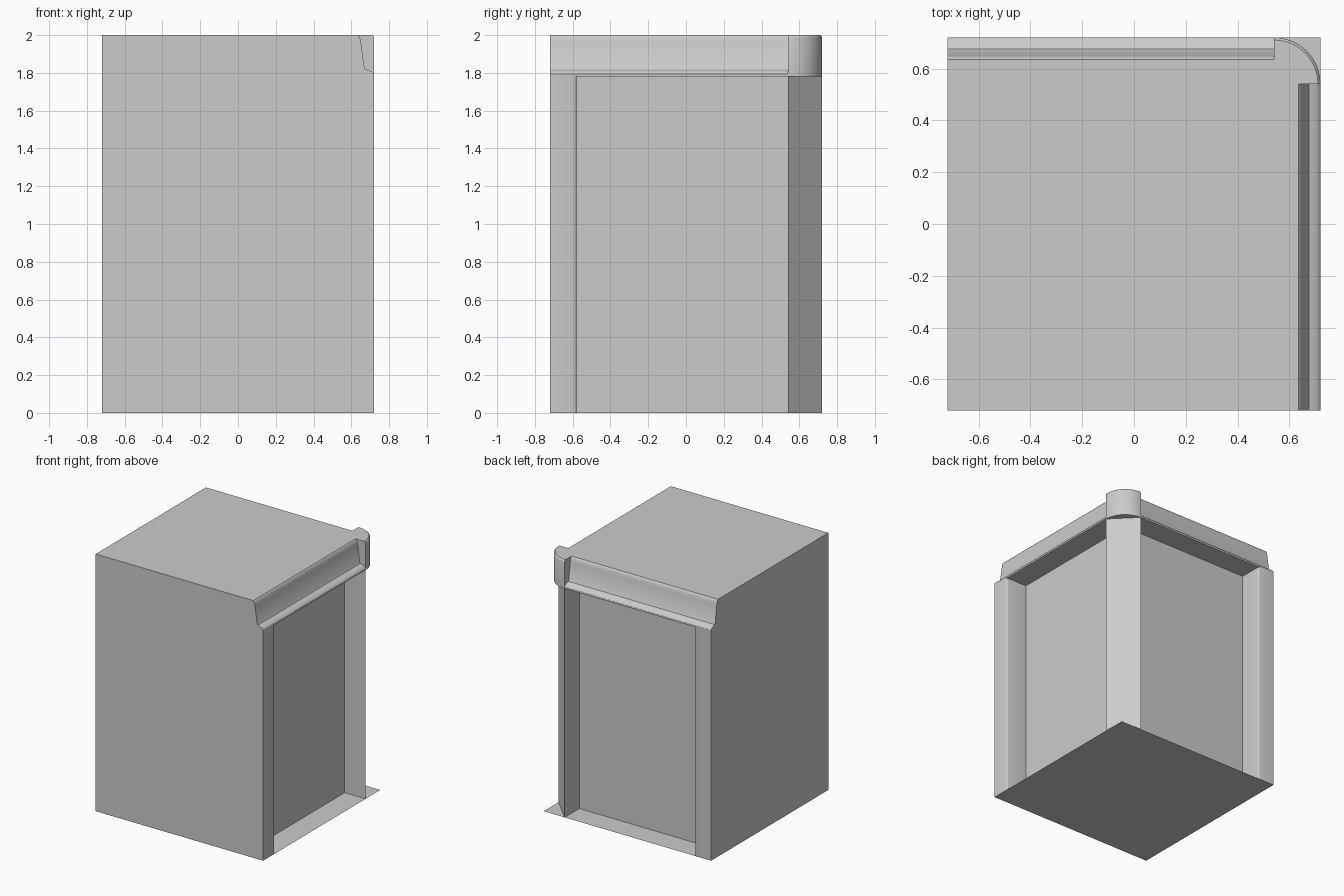
import bpy
from math import sin, cos, pi

if "Cube" in bpy.data.objects:
    bpy.data.objects.remove(bpy.data.objects["Cube"])

H, C, E, Z0, Z1 = 0.72, 0.54, -0.58, 1.78, 2.0   # half width, recess plane, jamb edge, cornice base, top
B = 0.012                                          # small edge rounding


def build(name, polys, smooth=True):
    """Make one object from a list of polygons given as coordinate lists."""
    verts, faces, index = [], [], {}
    for poly in polys:
        face = []
        for p in poly:
            key = tuple(round(c, 5) for c in p)
            if key not in index:
                index[key] = len(verts)
                verts.append(key)
            face.append(index[key])
        faces.append(face)
    mesh = bpy.data.meshes.new(name)
    mesh.from_pydata(verts, [], faces)
    obj = bpy.data.objects.new(name, mesh)
    bpy.context.collection.objects.link(obj)
    if smooth:
        bpy.ops.object.select_all(action='DESELECT')
        obj.select_set(True)
        bpy.context.view_layer.objects.active = obj
        bpy.ops.object.shade_smooth_by_angle(angle=pi / 6)
    return obj


def swap(polys):
    """Mirror polygons across the x = y diagonal, keeping normals outward."""
    return [[(y, x, z) for x, y, z in reversed(p)] for p in polys]


def band(ring_a, ring_b):
    """Quads between two rows of points."""
    return [[ring_a[i], ring_a[i + 1], ring_b[i + 1], ring_b[i]] for i in range(len(ring_a) - 1)]


# Walls: footprint with two recessed bays and a chamfered corner post
rounded = [(H - B + B * cos(a), E - B + B * sin(a)) for a in (0, pi / 6, pi / 3, pi / 2)]
half = [(H, -H)] + rounded + [(C, E), (C, C), (H, C)]
foot = [(-H, -H)] + half + [(y, x) for x, y in reversed(half)] + [(-H, -H)]
build("walls", band([(x, y, 0) for x, y in foot], [(x, y, Z0) for x, y in foot]))

# Floor plate reaching the full square corner
build("floor_plate", [[(-H, -H, 0), (-H, H, 0), (H, H, 0), (H, -H, 0)]], False)

# Cornice: sloped profile with a small ledge, flat end panel and soffit
profile = [(H, Z0), (H, 1.793), (0.715, 1.801), (0.703, 1.81), (0.675, 1.819), (0.67, 1.826),
           (0.651, 1.96), (0.647, 1.98), (0.642, 1.993), (0.635, Z1)]
cornice = band([(x, -H, z) for x, z in profile], [(x, C, z) for x, z in profile])
cornice = [p[::-1] for p in cornice]
cornice = [[(a, -H, z), (a, C, z), (b, C, w), (b, -H, w)]
           for (a, z), (b, w) in zip(profile, profile[1:])]
panel = [(-H, -H, Z0)] + [(x, -H, z) for x, z in profile] + [(-H, -H, Z1)]
soffit = [(C, E, Z0), (C, C, Z0), (H, C, Z0), (H, E, Z0)]
right = cornice + [panel, soffit]
build("right_cornice", right)
build("back_cornice", swap(right))

# Rounded corner cap over the post
N = 16
rings = [[(C + r * cos(i * pi / 2 / N), C + r * sin(i * pi / 2 / N), z) for i in range(N + 1)]
         for r, z in ((0.18, Z0), (0.18, 1.986), (0.177, 1.994), (0.17, Z1))]
cap = [rings[0][::-1]]
for lower, upper in zip(rings, rings[1:]):
    cap += band(lower, upper)
cheek = [r[0] for r in rings[1:]] + [(x, C, z) for x, z in reversed(profile[1:])]
build("corner_cap", cap + [cheek] + swap([cheek]))

# Roof: flat top following the cornice lines and the cap
t = profile[-1][0]
build("roof", [[(-H, -H, Z1), (t, -H, Z1), (t, C, Z1)] + rings[-1] + [(C, t, Z1), (-H, t, Z1)]], False)
